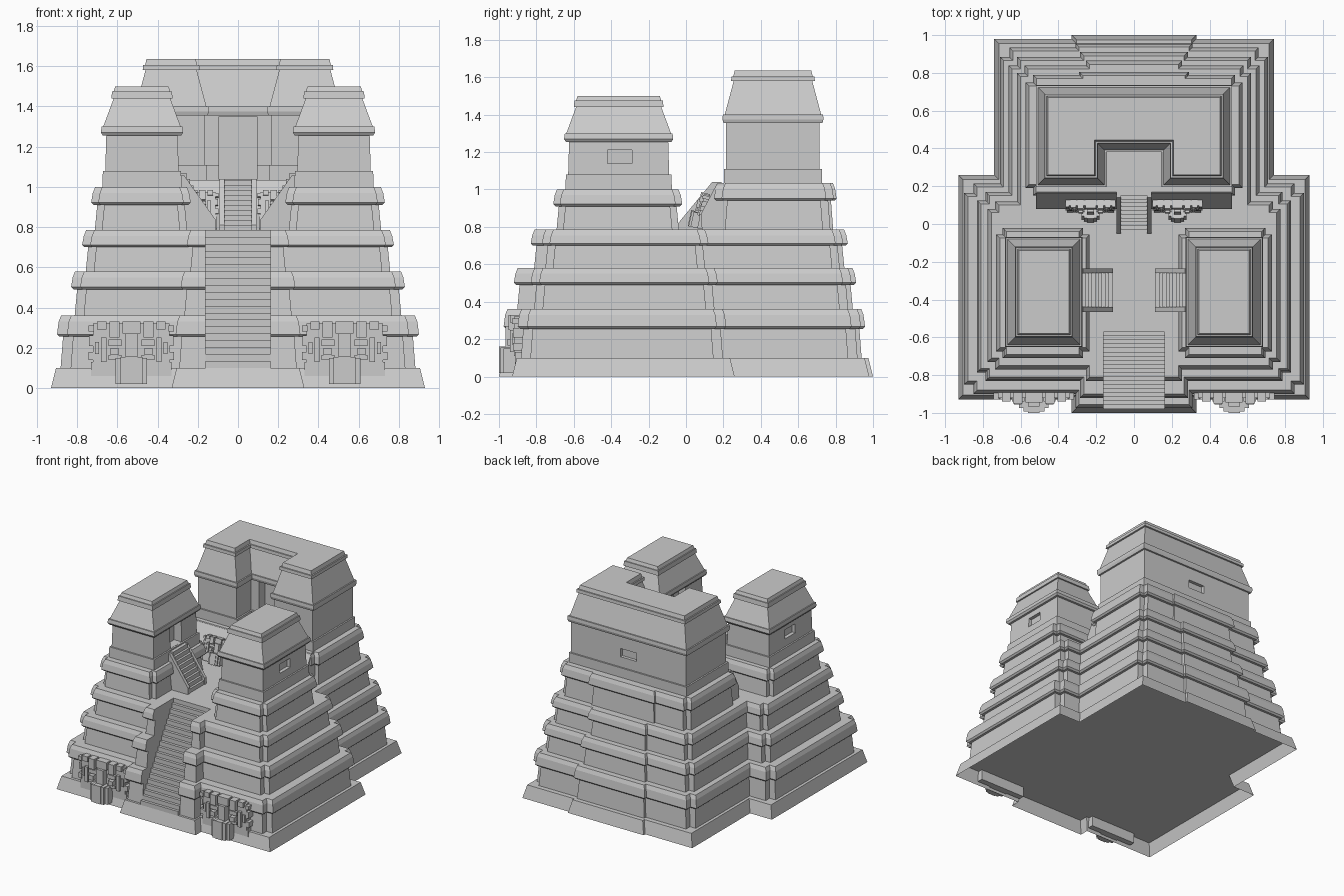
import bpy, bmesh
from mathutils import Matrix, Vector

if "Cube" in bpy.data.objects:
    bpy.data.objects.remove(bpy.data.objects["Cube"])


def finish(name, bm):
    bmesh.ops.recalc_face_normals(bm, faces=bm.faces)
    me = bpy.data.meshes.new(name)
    bm.to_mesh(me)
    bm.free()
    ob = bpy.data.objects.new(name, me)
    bpy.context.collection.objects.link(ob)
    return ob


def inflate(pts, d):
    """Offset a counter-clockwise right-angled outline outward by d."""
    out = []
    for i, p in enumerate(pts):
        a = (Vector(p) - Vector(pts[i - 1])).normalized()
        b = (Vector(pts[(i + 1) % len(pts)]) - Vector(p)).normalized()
        out.append((p[0] + d * (a.y + b.y), p[1] - d * (a.x + b.x)))
    return out


def loft(name, pts, levels, bottom=True):
    """Stack (z, offset) rings of one plan outline."""
    bm = bmesh.new()
    rings = [[bm.verts.new((x, y, z)) for x, y in inflate(pts, d)] for z, d in levels]
    n = len(pts)
    for r, s in zip(rings, rings[1:]):
        for i in range(n):
            bm.faces.new((r[i], r[(i + 1) % n], s[(i + 1) % n], s[i]))
    bm.faces.new(rings[-1])
    if bottom:
        bm.faces.new(rings[0][::-1])
    return finish(name, bm)


def extrude(name, pts, lo, hi, axis):
    """Extrude a side profile along x (points are y,z) or y (points are x,z)."""
    bm = bmesh.new()
    pos = (lambda t, p: (t, *p)) if axis == 'x' else (lambda t, p: (p[0], t, p[1]))
    a, b = ([bm.verts.new(pos(t, p)) for p in pts] for t in (lo, hi))
    n = len(pts)
    for i in range(n):
        bm.faces.new((a[i], a[(i + 1) % n], b[(i + 1) % n], b[i]))
    bm.faces.new(a)
    bm.faces.new(b)
    return finish(name, bm)


def add_box(bm, x0, x1, y0, y1, z0, z1):
    m = Matrix.Translation(((x0 + x1) / 2, (y0 + y1) / 2, (z0 + z1) / 2))
    bmesh.ops.create_cube(bm, size=1, matrix=m @ Matrix.Diagonal((x1 - x0, y1 - y0, z1 - z0, 1)))


def box(name, *dims):
    bm = bmesh.new()
    add_box(bm, *dims)
    return finish(name, bm)


def cut(ob, *cutters):
    for c in cutters:
        m = ob.modifiers.new("cut", 'BOOLEAN')
        m.operation, m.solver, m.object = 'DIFFERENCE', 'EXACT', c
        bpy.context.view_layer.objects.active = ob
        bpy.ops.object.modifier_apply(modifier=m.name)


def mirror(ob):
    new = ob.copy()
    new.data = ob.data.copy()
    new.name = ob.name + "_left"
    new.data.transform(Matrix.Scale(-1, 4, (1, 0, 0)))
    new.data.flip_normals()
    bpy.context.collection.objects.link(new)


def notched(x0, x1, y0, y1, n):
    return [(x0 + n, y0), (x1 - n, y0), (x1 - n, y0 + n), (x1, y0 + n),
            (x1, y1 - n), (x1 - n, y1 - n), (x1 - n, y1), (x0 + n, y1),
            (x0 + n, y1 - n), (x0, y1 - n), (x0, y0 + n), (x0 + n, y0 + n)]


def plan(xf, fm, fp, pw, j, xb, bm_, bp, n):
    """Symmetric outline: wide front, narrower back, centre projections."""
    h = [(pw, fp), (pw, fm)]
    h += [(xf - n, fm), (xf - n, fm + n), (xf, fm + n), (xf, j - n), (xf - n, j - n), (xf - n, j)] if n else [(xf, fm), (xf, j)]
    h += [(xb, j)]
    h += [(xb, bm_ - n), (xb - n, bm_ - n), (xb - n, bm_)] if n else [(xb, bm_)]
    h += [(pw, bm_), (pw, bp)]
    return h + [(-x, y) for x, y in reversed(h)]


def tier_levels(z0, z1, z2):
    return [(z0, -.018), (z1, -.03), (z1, -.012), (z1 + .012, 0), (z2 - .03, -.008), (z2, -.02)]


def steps(a0, z0, a1, z1, n):
    da, dz = (a1 - a0) / n, (z1 - z0) / n
    pts = []
    for i in range(n):
        pts += [(a0 + i * da, z0 + i * dz), (a0 + i * da, z0 + (i + 1) * dz)]
    return pts + [(a1, z1)]


# Plinth, open underneath
loft("plinth", plan(.93, -.93, -1.0, .33, .26, .74, .98, 1.0, 0), [(0, 0), (.10, -.025)], False)

# Three stepped tiers with the main stair channel cut out
channel = extrude("stair_channel", [(-1.2, .05), (-.985, .05), (-.535, .765), (-.535, 1), (-1.2, 1)], -.162, .162, 'x')
for i, (p, z) in enumerate([
        ((.90, -.90, -.975, .31, .215, .71, .935, .957, .05), (.10, .255, .36)),
        ((.83, -.83, -.92, .285, .17, .665, .885, .91, .045), (.36, .49, .58)),
        ((.775, -.77, -.83, .255, .12, .62, .84, .865, .04), (.58, .70, .785))]):
    cut(loft(f"tier_{i + 1}", plan(*p), tier_levels(*z)), channel)
extrude("main_stairs", steps(-.98, .10, -.55, .785, 20) + [(-.53, .785), (-.53, .69), (-.91, .10)], -.162, .162, 'x')

# Upper rear tier with sloping front
h = [(.535, .15), (.535, .19), (.575, .19), (.575, .75), (.535, .75), (.535, .79), (.29, .79), (.29, .805)]
loft("rear_tier", h + [(-x, y) for x, y in reversed(h)], tier_levels(.785, .94, 1.035))
extrude("rear_tier_slope", [(.085, .785), (.08, .87), (.165, 1.03), (.22, 1.03), (.22, .785)], -.52, .52, 'x')

# Rear stairs and balustrades
extrude("rear_stairs", steps(-.03, .785, .17, 1.035, 10) + [(.2, 1.035), (.2, .785)], -.07, .07, 'x')
mirror(extrude("rear_balustrade", [(-.05, .785), (-.05, .81), (.14, 1.04), (.19, 1.04), (.19, .785)], .068, .092, 'x'))

# Rear temple, U-shaped plan with doorway and back window
h = [(.165, .215), (.50, .215), (.50, .715)]
rear = [(.165, .40)] + h + [(-x, y) for x, y in reversed(h)] + [(-.165, .40)]
temple = loft("rear_temple", rear, [
    (1.03, .012), (1.11, .012), (1.11, 0), (1.355, 0), (1.355, .014), (1.375, .02), (1.40, .018), (1.40, .008),
    (1.58, -.04), (1.58, -.026), (1.605, -.028), (1.605, -.038), (1.635, -.045)])
cutters = [box("rear_door_cut", -.095, .095, .3, .47, 1.036, 1.35),
           box("rear_window_cut", -.07, .07, .69, .8, 1.19, 1.255)]
cut(temple, *cutters)

# Front towers: tier, temple with door and window, side stairs
mirror(loft("tower_tier", notched(.235, .73, -.71, -.02, .035), tier_levels(.785, .91, 1.0)))
tower = loft("tower", [(.295, -.63), (.66, -.63), (.66, -.09), (.295, -.09)], [
    (.99, .015), (1.08, .012), (1.08, 0), (1.255, -.005), (1.255, .012), (1.27, .022), (1.30, .018), (1.30, .01),
    (1.44, -.042), (1.44, -.03), (1.475, -.034), (1.475, -.042), (1.50, -.05)])
cutters += [box("tower_window_cut", .63, .75, -.42, -.29, 1.14, 1.21),
            box("tower_door_cut", .2, .36, -.42, -.28, 1.081, 1.245)]
cut(tower, *cutters[2:])
mirror(tower)
mirror(extrude("side_stairs", steps(.115, .785, .275, 1.07, 9) + [(.3, 1.07), (.3, .785)], -.44, -.26, 'y'))
for y in (-.465, -.26):
    mirror(extrude("side_balustrade", [(.11, .785), (.11, .835), (.27, 1.06), (.3, 1.06), (.3, .785)], y, y + .025, 'y'))


# Carved masks: rows are x0, x1, depth, z0, z1 for one half
MASK = [(0, .19, .05, .11, .32), (.0, .20, .045, .02, .13), (0, .045, .075, .27, .33),
        (.06, .11, .08, .25, .33), (.125, .17, .07, .29, .33), (0, .03, .095, .15, .27),
        (0, .03, .13, .02, .16), (.03, .055, .123, .02, .155), (.055, .078, .105, .02, .15),
        (.05, .115, .07, .14, .165), (.05, .115, .07, .21, .24), (.065, .105, .085, .165, .2),
        (.125, .15, .07, .13, .25), (.16, .18, .06, .17, .23), (.185, .213, .06, .28, .31),
        (.185, .213, .055, .14, .18), (.19, .21, .055, .21, .26)]


def mask(name, loc, scale, tilt):
    bm = bmesh.new()
    for x0, x1, d, z0, z1 in MASK:
        if x0 == 0:
            add_box(bm, -x1, x1, -d, 0, z0, z1)
        else:
            add_box(bm, x0, x1, -d, 0, z0, z1)
            add_box(bm, -x1, -x0, -d, 0, z0, z1)
    bm.transform(Matrix.Translation(loc) @ Matrix.Rotation(tilt, 4, 'X') @ Matrix.Scale(scale, 4))
    mirror(finish(name, bm))


mask("front_mask", (.53, -.87, 0), 1, 0)
mask("rear_mask", (.23, .085, .775), .62, -.22)

# Remove the cutters
for c in [channel] + cutters:
    bpy.data.objects.remove(c)
